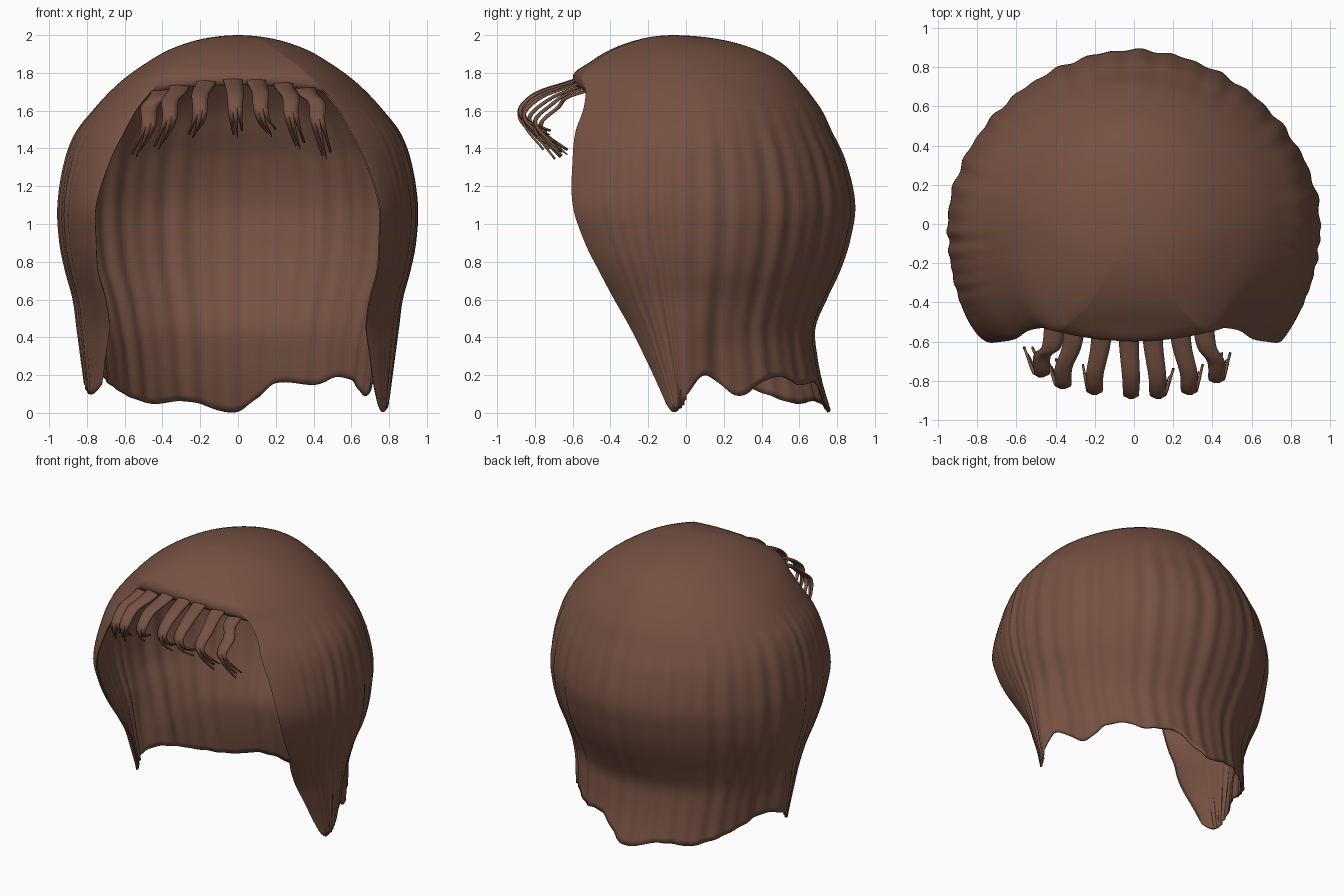
import bpy, bmesh, math
from mathutils import Vector

cube = bpy.data.objects.get("Cube")
if cube:
    bpy.data.objects.remove(cube, do_unlink=True)

brown = bpy.data.materials.new("chestnut_brown")
brown.use_nodes = True
COLOUR = (0.18, 0.083, 0.055, 1)
brown.diffuse_color = COLOUR
bsdf = brown.node_tree.nodes["Principled BSDF"]
bsdf.inputs["Base Color"].default_value = COLOUR
bsdf.inputs["Roughness"].default_value = 0.7


def clamp(f):
    return max(0, min(1, f))


def smooth_lookup(keys, t):
    """Cubic interpolation through rows of (t, value, value, ...)."""
    t = max(keys[0][0], min(keys[-1][0], t))
    i = 0
    while i < len(keys) - 2 and t > keys[i + 1][0]:
        i += 1
    a, b = keys[i], keys[i + 1]
    before, after = keys[max(i - 1, 0)], keys[min(i + 2, len(keys) - 1)]
    h = b[0] - a[0]
    f = (t - a[0]) / h
    out = []
    for k in range(1, len(a)):
        m0 = (b[k] - before[k]) / (b[0] - before[0]) * h
        m1 = (after[k] - a[k]) / (after[0] - a[0]) * h
        out.append((2*f**3 - 3*f*f + 1) * a[k] + (f**3 - 2*f*f + f) * m0
                   + (3*f*f - 2*f**3) * b[k] + (f**3 - f*f) * m1)
    return out


# Outline by height: z, half width, back depth, front depth, front edge x
OUTLINE = [
    (2.0, 0, 0, 0, 0), (1.97, .23, .28, .2, .13), (1.92, .37, .43, .335, .2),
    (1.85, .49, .545, .455, .3), (1.78, .59, .6, .53, .38), (1.7, .68, .65, .53, .46),
    (1.6, .77, .72, .545, .54), (1.49, .855, .77, .585, .6), (1.35, .91, .835, .6, .67),
    (1.1, .95, .89, .6, .75), (.9, .94, .86, .535, .75), (.75, .91, .81, .46, .74),
    (.6, .87, .74, .38, .7), (.45, .85, .68, .295, .68), (.3, .83, .69, .22, .7),
    (.15, .81, .72, .15, .72), (0, .79, .765, .085, .755)]
PROFILE = [(math.sqrt(2 - row[0]),) + row[1:] for row in OUTLINE]

# Ragged hem: position around the head (0 is the back, +-180 the front edges), height
HEM = [(-180, .15), (-140, .1), (-110, .11), (-92, .16), (-80, .2), (-68, .16),
       (-55, .1), (-39, .05), (-25, .065), (-16, .05), (-8, .015), (0, .01), (8, .08),
       (16, .16), (34, .15), (44, .19), (55, .17), (68, .09), (82, .2), (92, .07),
       (125, .01), (150, .01), (180, .06)]

HAIRLINE = 1.7
COLUMNS, BRIDGE, CAP_ROWS, SKIRT_ROWS = 300, 24, 16, 44


def outline(z):
    return smooth_lookup(PROFILE, math.sqrt(max(0, 2 - z)))


def crown_shift(z):
    """The crown peaks a little forward of centre."""
    return -.07 * clamp((z - HAIRLINE) / .3)


def hair_point(u, z):
    """Point on the side and back hair, with soft vertical grooves."""
    width, back, front, edge = outline(z)
    fade = clamp((1.7 - z) / .4) * clamp((145 - abs(u)) / 50)
    wave = 1 + fade * (.005 * math.sin(math.radians(u) * 41)
                       + .004 * math.sin(math.radians(u) * 27 + 1))
    if abs(u) <= 90:
        # the nape is tucked in behind the side locks
        low = clamp((.75 - z) / .4)
        tuck = clamp((90 - abs(u)) / 16)
        width *= 1 - .09 * low * tuck * tuck * (3 - 2 * tuck)
        n = 1.87 + .2 * low
        s, c = abs(math.sin(math.radians(u))), abs(math.cos(math.radians(u)))
        r = (s ** n + c ** n) ** (-1 / n)
        x, y = width * s * r, back * c * r
    else:
        a = math.radians(abs(u) - 90)
        x = edge + (width - edge) * max(0, math.cos(a)) ** (1.8 if u > 0 else 1.3)
        y = -front * math.sin(a)
    return Vector((math.copysign(x, u) * wave, y * wave + crown_shift(z), z))


def bridge_point(f, z):
    """Point on the front of the cap, f runs from the left edge to the right."""
    _, _, front, edge = outline(z)
    s = 1 - 2 * f
    low = clamp((1.85 - z) / .15)
    bulge = (1 - s * s) * (.03 * min(1, front * 2) + .035 * low)
    return Vector((edge * s, crown_shift(z) - front - bulge, z + .035 * low * (1 - s * s)))


def add_object(name, bm, thickness):
    """Finish a smooth sheet of hair and give it a little thickness."""
    for face in bm.faces:
        face.smooth = True
    mesh = bpy.data.meshes.new(name)
    bm.to_mesh(mesh)
    bm.free()
    mesh.materials.append(brown)
    obj = bpy.data.objects.new(name, mesh)
    bpy.context.collection.objects.link(obj)
    solid = obj.modifiers.new("thickness", 'SOLIDIFY')
    solid.thickness = thickness
    solid.offset = -1


# Hair shell: closed cap on top, open skirt around the sides and back
bm = bmesh.new()
angles = [-180 + 360 * i / COLUMNS for i in range(COLUMNS + 1)]
pole = bm.verts.new((0, crown_shift(2), 2))
rows = []
for r in range(1, CAP_ROWS + 1):
    z = 2 - (2 - HAIRLINE) * (r / CAP_ROWS) ** 2
    ring = [bm.verts.new(hair_point(u, z)) for u in angles]
    ring += [bm.verts.new(bridge_point(i / BRIDGE, z)) for i in range(1, BRIDGE)]
    rows.append(ring)
count = len(rows[0])
for i in range(count):
    j = (i + 1) % count
    bm.faces.new((pole, rows[0][i], rows[0][j]))
    for upper, lower in zip(rows, rows[1:]):
        bm.faces.new((upper[i], lower[i], lower[j], upper[j]))

previous = rows[-1][:COLUMNS + 1]
hems = [smooth_lookup(HEM, u)[0] for u in angles]
for r in range(1, SKIRT_ROWS + 1):
    f = r / SKIRT_ROWS
    current = [bm.verts.new(hair_point(u, HAIRLINE + (h - HAIRLINE) * f))
               for u, h in zip(angles, hems)]
    for i in range(COLUMNS):
        bm.faces.new((previous[i], current[i], current[i + 1], previous[i + 1]))
    previous = current
bm.normal_update()
if pole.normal.z < 0:
    bmesh.ops.reverse_faces(bm, faces=bm.faces[:])
add_object("hair_shell", bm, .012)


# Fringe: each strand is a flat curled ribbon that splits into three points
def fringe_strand(name, root_x, mid_x, tip_x, reach, tip_z):
    rise = 1.79 - .5 * root_x ** 2
    path = [(0, root_x, -.5, rise + .01, .11), (.2, root_x * .7 + mid_x * .3, -.64, rise - .035, .1),
            (.42, mid_x, .1 - reach, rise - .09, .09), (.6, mid_x, .012 - reach, rise - .17, .08),
            (.75, mid_x * .7 + tip_x * .3, .02 - reach, rise - .25, .07),
            (1, tip_x, .12 - reach, tip_z, .06)]
    bm = bmesh.new()
    for side in (-1, 0, 1):
        previous = None
        for i in range(25):
            t = i / 24
            x, y, z, width = smooth_lookup(path, t)
            point = clamp((t - .62) / .38)
            shift = abs(side) * point * .03
            middle = x + side * width / 3 * (1 + .3 * point)
            half = width / 6 * (1 - .92 * point ** 1.5)
            pair = [bm.verts.new((middle + k * half, y + shift + .0015 * (2 * side + k) ** 2,
                                  z + shift + .01 * side * point)) for k in (-1, 1)]
            if previous:
                bm.faces.new((previous[0], pair[0], pair[1], previous[1]))
            previous = pair
    bmesh.ops.remove_doubles(bm, verts=bm.verts[:], dist=.0005)
    add_object(name, bm, .012)


STRANDS = [(-.4, -.47, -.54, .79, 1.35), (-.3, -.36, -.42, .85, 1.39),
           (-.16, -.2, -.24, .88, 1.45), (-.03, -.015, 0, .9, 1.45),
           (.09, .12, .18, .9, 1.46), (.23, .28, .33, .88, 1.39),
           (.35, .42, .47, .82, 1.34)]
for number, strand in enumerate(STRANDS, 1):
    fringe_strand(f"fringe_strand_{number}", *strand)
